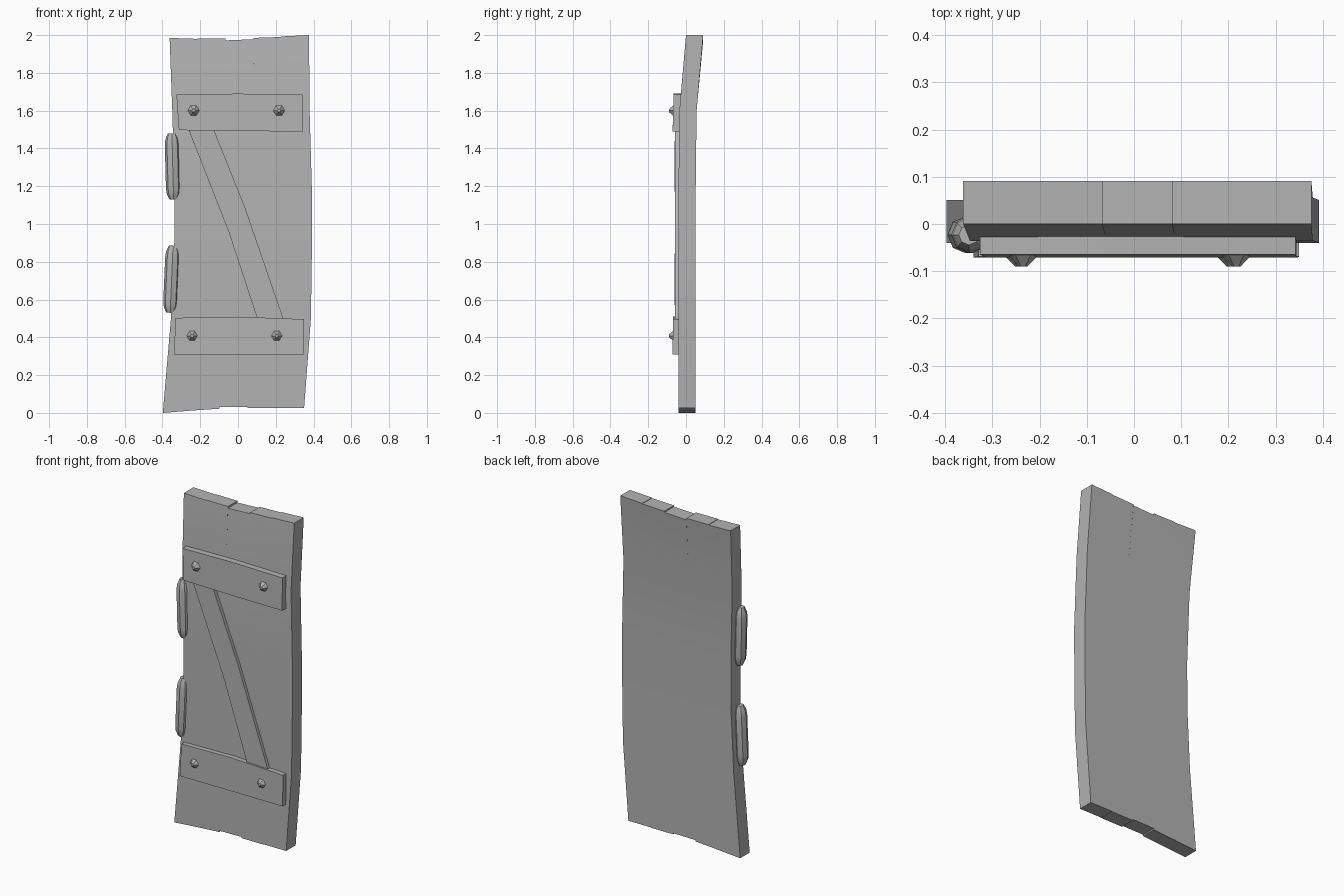
import bpy, bmesh
from math import radians
from mathutils import Vector

cube = bpy.data.objects.get("Cube")
if cube:
    bpy.data.objects.remove(cube, do_unlink=True)

grey = bpy.data.materials.new("weathered_grey")
grey.use_nodes = True
colour = (0.45, 0.45, 0.45, 1)
grey.diffuse_color = colour
grey.node_tree.nodes["Principled BSDF"].inputs["Base Color"].default_value = colour


def finish(name, bm, angle=25):
    bmesh.ops.recalc_face_normals(bm, faces=bm.faces)
    mesh = bpy.data.meshes.new(name)
    bm.to_mesh(mesh)
    bm.free()
    mesh.materials.append(grey)
    obj = bpy.data.objects.new(name, mesh)
    bpy.context.collection.objects.link(obj)
    bpy.ops.object.select_all(action='DESELECT')
    obj.select_set(True)
    bpy.context.view_layer.objects.active = obj
    bpy.ops.object.shade_smooth_by_angle(angle=radians(angle))
    return obj


def slab(name, grid, thickness):
    """Closed sheet: a grid of front points, thickened towards +y."""
    bm = bmesh.new()
    front = [[bm.verts.new(p) for p in row] for row in grid]
    back = [[bm.verts.new(Vector(p) + Vector((0, thickness, 0))) for p in row] for row in grid]
    rows, cols = len(grid), len(grid[0])
    for side in (front, back):
        for r in range(rows - 1):
            for c in range(cols - 1):
                bm.faces.new((side[r][c], side[r][c + 1], side[r + 1][c + 1], side[r + 1][c]))
    rim = ([(0, c) for c in range(cols)] + [(r, cols - 1) for r in range(1, rows)]
           + [(rows - 1, c) for c in range(cols - 2, -1, -1)] + [(r, 0) for r in range(rows - 2, 0, -1)])
    for (r, c), (s, d) in zip(rim, rim[1:] + rim[:1]):
        bm.faces.new((front[r][c], front[s][d], back[s][d], back[r][c]))
    bmesh.ops.remove_doubles(bm, verts=bm.verts, dist=0.0005)
    bmesh.ops.dissolve_degenerate(bm, dist=0.0005, edges=bm.edges)
    return finish(name, bm)


# Bowed door panel, with plank ends stepped at top and bottom
seams = [0, .2, .2, .4, .4, .6, .6, .8, .8, 1]
top_z = [1.985, 1.98, 1.983, 1.982, 1.972, 1.978, 1.985, 1.99, 1.993, 2.0]
bottom_z = [0, .012, .012, .022, .03, .032, .025, .025, .027, .027]
outline = [(0, -.398, .35, -.04), (.5, -.355, .386, -.04), (.85, -.338, .391, -.04),
           (1.15, -.335, .392, -.04), (1.6, -.348, .379, -.035), (2, -.362, .376, 0)]
panel = []
for i, (z, left, right, y) in enumerate(outline):
    levels = bottom_z if i == 0 else top_z if i == len(outline) - 1 else [z] * len(seams)
    panel.append([(left + (right - left) * u, y, h) for u, h in zip(seams, levels)])
slab("door_panel", panel, 0.091)


# Battens and diagonal brace, given as matching edge points in x and z
def strip(name, edge_a, edge_b, y_a, y_b, thickness):
    slab(name, [[(x, y_a, z) for x, z in edge_a], [(x, y_b, z) for x, z in edge_b]], thickness)


strip("upper_batten", [(-.313, 1.497), (0, 1.492), (.345, 1.49)],
      [(-.326, 1.685), (0, 1.69), (.342, 1.685)], -.071, -.065, .042)
strip("lower_batten", [(-.34, .308), (0, .308), (.347, .308)],
      [(-.33, .503), (0, .509), (.35, .496)], -.071, -.069, .04)
strip("diagonal_brace", [(.105, .49), (-.05, .96), (-.262, 1.5)],
      [(.243, .49), (.04, 1.08), (-.128, 1.5)], -.059, -.059, .03)


# Rounded hinge barrels, slightly tilted
def hinge(name, low, high, radius=.039, sides=8):
    low, high = Vector(low), Vector(high)
    turn = (high - low).to_track_quat('Z', 'Y')
    length = (high - low).length
    bm = bmesh.new()
    rings = []
    for t, scale in ((0, .55), (.03, .9), (.06, 1), (length - .06, 1), (length - .03, .9), (length, .55)):
        made = bmesh.ops.create_circle(bm, segments=sides, radius=radius * scale)["verts"]
        for v in made:
            v.co = low + turn @ (v.co + Vector((0, 0, t)))
        rings.append(made)
    for a, b in zip(rings, rings[1:]):
        for k in range(sides):
            n = (k + 1) % sides
            bm.faces.new((a[k], a[n], b[n], b[k]))
    bm.faces.new(rings[0])
    bm.faces.new(rings[-1])
    finish(name, bm, 40)


hinge("upper_hinge", (-.341, -.023, 1.13), (-.35, -.023, 1.48))
hinge("lower_hinge", (-.359, -.023, .53), (-.344, -.023, .885))

# Faceted studs on the battens
for name, x, z in (("upper_right_stud", -.235, 1.6), ("upper_left_stud", .217, 1.6),
                   ("lower_right_stud", -.243, .408), ("lower_left_stud", .205, .408)):
    bm = bmesh.new()
    bmesh.ops.create_cone(bm, cap_ends=True, segments=6, radius1=.036, radius2=.009, depth=.028)
    for v in bm.verts:
        v.co = Vector((x + v.co.y, -.076 - v.co.z, z + v.co.x))
    finish(name, bm, 45)
